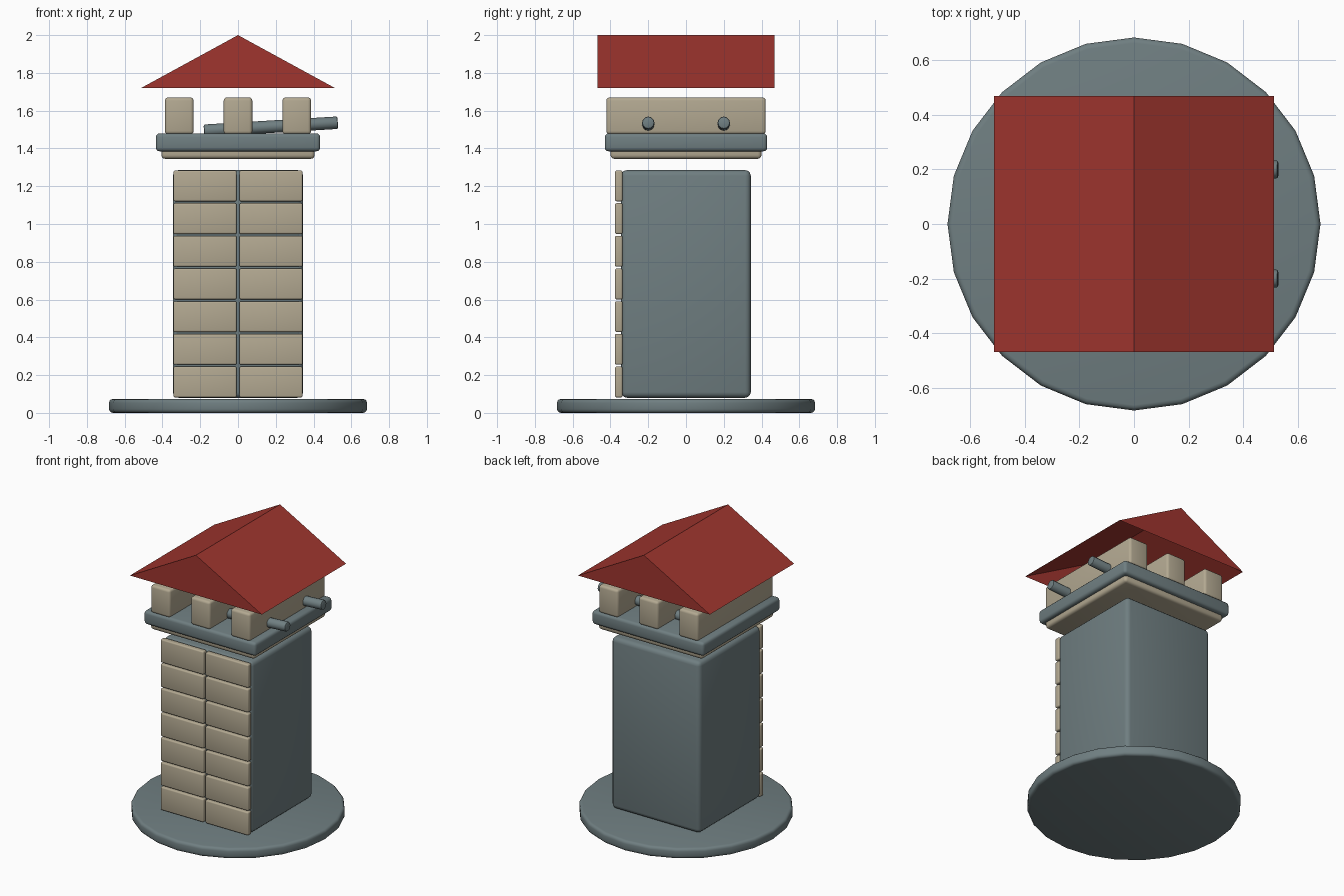
import bpy, bmesh, math

if "Cube" in bpy.data.objects:
    bpy.data.objects.remove(bpy.data.objects["Cube"])


def material(name, rgb):
    m = bpy.data.materials.new(name)
    m.diffuse_color = (*rgb, 1)
    m.use_nodes = True
    m.node_tree.nodes["Principled BSDF"].inputs["Base Color"].default_value = m.diffuse_color
    return m


SLATE = material("slate", (0.16, 0.21, 0.22))
TAN = material("tan_stone", (0.45, 0.395, 0.285))
RED = material("red_roof", (0.35, 0.036, 0.028))


def finish(name, mat, bevel, segments=3):
    """Name, colour, round off and smooth the active object."""
    ob = bpy.context.object
    ob.name = ob.data.name = name
    ob.data.materials.append(mat)
    bpy.ops.object.transform_apply(location=False, rotation=True, scale=True)
    mod = ob.modifiers.new("rounding", 'BEVEL')
    mod.width, mod.segments = bevel, segments
    mod.limit_method, mod.angle_limit = 'ANGLE', math.radians(40)
    bpy.ops.object.modifier_apply(modifier=mod.name)
    bpy.ops.object.shade_smooth_by_angle(angle=math.radians(35))
    return ob


def box(name, mat, x, y, z, bevel):
    """Rounded box from (min, max) ranges."""
    ranges = (x, y, z)
    bpy.ops.mesh.primitive_cube_add(size=1, location=[(a + b) / 2 for a, b in ranges])
    bpy.context.object.scale = [b - a for a, b in ranges]
    return finish(name, mat, bevel)


# Round foot plate
bpy.ops.mesh.primitive_cylinder_add(vertices=24, radius=0.683, depth=0.073,
                                    location=(0, 0, 0.0365))
finish("base_disc", SLATE, 0.02)

# Tower body
box("tower", SLATE, (-0.345, 0.345), (-0.343, 0.343), (0.08, 1.285), 0.03)

# Brick facing: seven rows of two on the front
for row in range(7):
    z0 = 0.082 + row * 0.173
    for x in ((-0.342, -0.007), (0.007, 0.342)):
        box("brick", TAN, x, (-0.376, -0.336), (z0, z0 + 0.163), 0.009)

# Cornice and platform
box("cornice", TAN, (-0.406, 0.406), (-0.4, 0.4), (1.345, 1.42), 0.02)
box("platform", SLATE, (-0.435, 0.435), (-0.43, 0.43), (1.385, 1.48), 0.02)

# Three parapet walls running front to back
for cx in (-0.311, 0, 0.311):
    box("parapet", TAN, (cx - 0.076, cx + 0.076), (-0.422, 0.422), (1.475, 1.67), 0.017)

# Two tilted barrels pointing right
for y in (-0.2, 0.2):
    bpy.ops.mesh.primitive_cylinder_add(
        vertices=12, radius=0.033, depth=0.71, location=(0.174, y, 1.515),
        rotation=(0, math.pi / 2 - 0.06, 0))
    finish("barrel", SLATE, 0.008, 2)

# Gabled roof shell, open underneath
bm = bmesh.new()
ends = [[bm.verts.new((x, y, z)) for x, z in ((-0.513, 1.72), (0.513, 1.72), (0, 2))]
        for y in (-0.468, 0.468)]
front, back = ends
bm.faces.new(front)
bm.faces.new(back[::-1])
bm.faces.new((front[1], back[1], back[2], front[2]))
bm.faces.new((front[2], back[2], back[0], front[0]))
mesh = bpy.data.meshes.new("roof")
bm.to_mesh(mesh)
bm.free()
mesh.materials.append(RED)
bpy.context.collection.objects.link(bpy.data.objects.new("roof", mesh))
